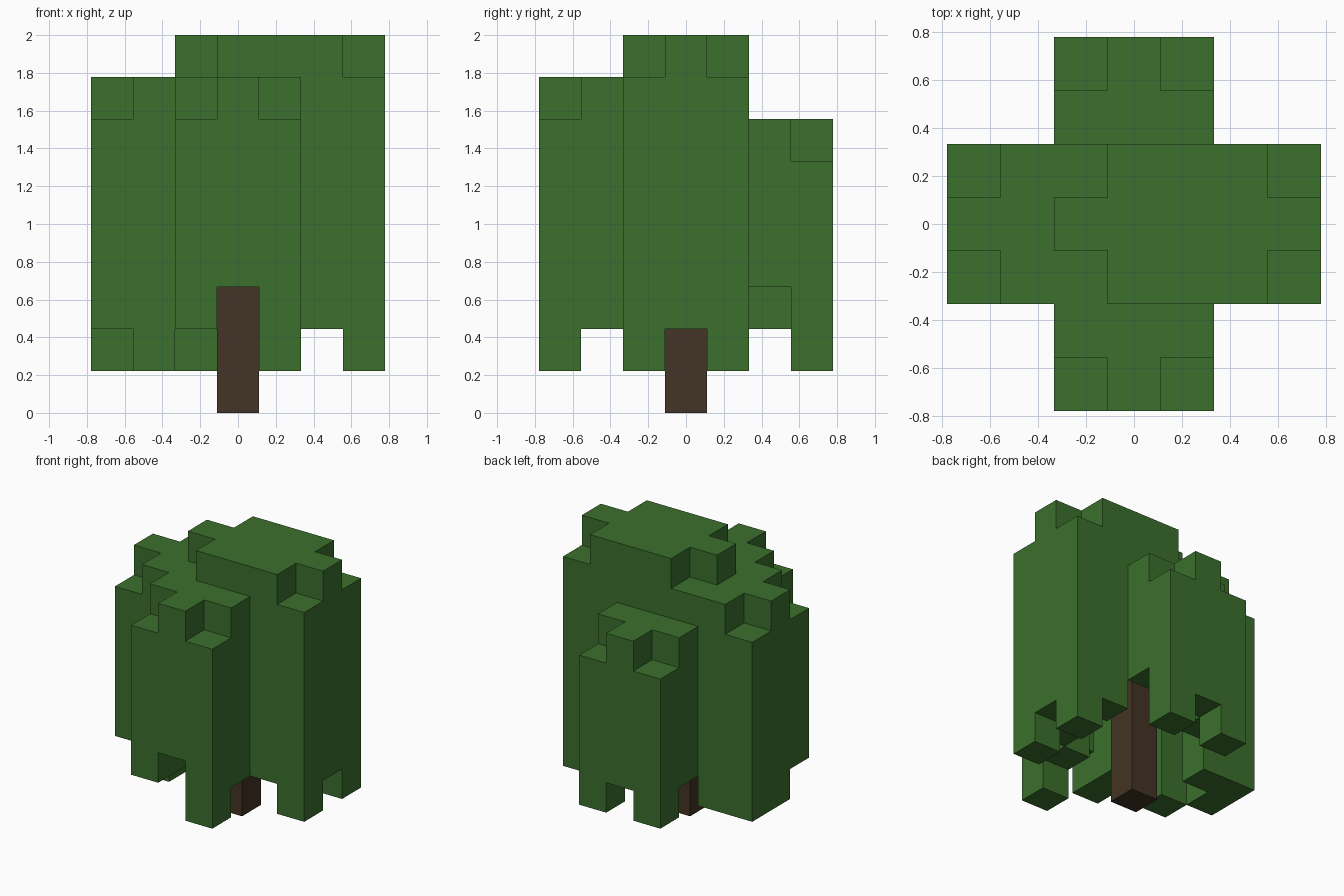
import bpy
import bmesh
from mathutils import Vector

cube = bpy.data.objects.get("Cube")
if cube:
    bpy.data.objects.remove(cube, do_unlink=True)

U = 2 / 9  # edge of one block


def make_material(name, color):
    mat = bpy.data.materials.new(name)
    mat.use_nodes = True
    mat.diffuse_color = (*color, 1)
    mat.node_tree.nodes["Principled BSDF"].inputs["Base Color"].default_value = (*color, 1)
    return mat


def block_object(name, cells, mat):
    """Skin a set of unit cells with their exposed faces, then merge flat areas."""
    bm = bmesh.new()
    verts = {}

    def vert(p):
        key = tuple(round(c * 2) for c in p)
        if key not in verts:
            verts[key] = bm.verts.new(p * U)
        return verts[key]

    for cell in cells:
        centre = Vector(cell) + Vector((0, 0, 0.5))
        for axis in range(3):
            for sign in (-1, 1):
                n = Vector((0, 0, 0))
                n[axis] = sign
                if tuple(int(c + d) for c, d in zip(cell, n)) in cells:
                    continue
                a = Vector((0, 0, 0))
                a[(axis + 1) % 3] = 1
                b = n.cross(a)
                mid = centre + n / 2
                bm.faces.new([vert(mid + (a * i + b * j) / 2)
                              for i, j in ((-1, -1), (1, -1), (1, 1), (-1, 1))])
    bmesh.ops.dissolve_limit(bm, angle_limit=0.01, verts=bm.verts[:], edges=bm.edges[:])
    mesh = bpy.data.meshes.new(name)
    bm.to_mesh(mesh)
    bm.free()
    mesh.materials.append(mat)
    obj = bpy.data.objects.new(name, mesh)
    bpy.context.collection.objects.link(obj)
    return obj


# Column maps, back row first: top height and underside height in blocks
TOPS = ["..676..",
        "..777..",
        "7889998",
        "8899999",
        "7889998",
        "..888..",
        "..787.."]
UNDERSIDES = ["..121..",
              "..263..",
              "1166621",
              "1666662",
              "2166621",
              "..262..",
              "..231.."]

# Hollow leaf canopy with hanging ends
leaves = set()
for row, (tops, unders) in enumerate(zip(TOPS, UNDERSIDES)):
    for col, (top, under) in enumerate(zip(tops, unders)):
        if top != ".":
            leaves |= {(col - 3, 3 - row, z) for z in range(int(under), int(top))}

block_object("leaf_canopy", leaves, make_material("leaf green", (0.044, 0.162, 0.026)))

# Trunk up to the canopy roof
trunk = {(0, 0, z) for z in range(6)}
block_object("trunk", trunk, make_material("bark brown", (0.056, 0.034, 0.018)))
